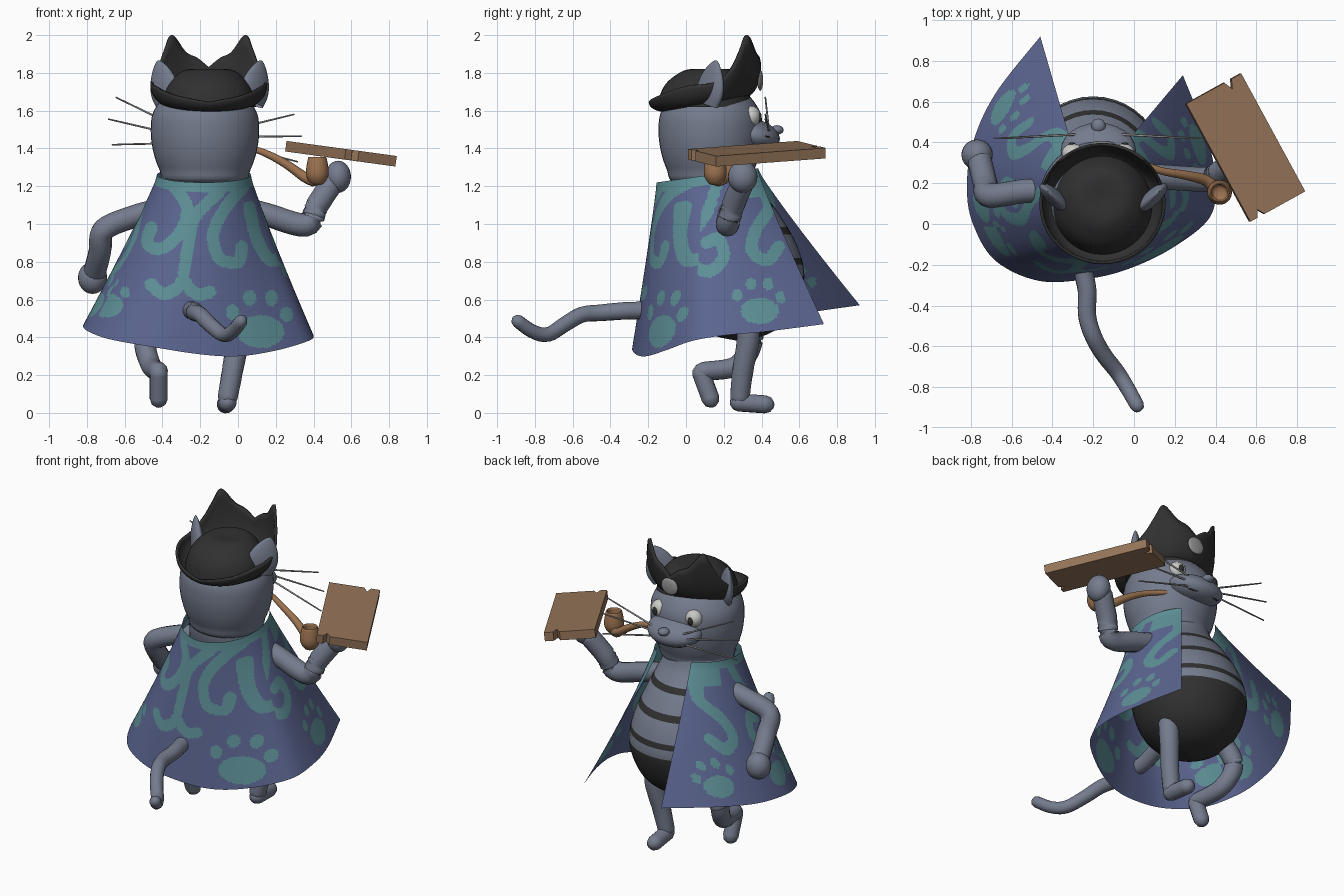
import bpy, bmesh, math
from mathutils import Vector as V

if "Cube" in bpy.data.objects:
    bpy.data.objects.remove(bpy.data.objects["Cube"])


def material(name, *rgb):
    m = bpy.data.materials.new(name)
    m.use_nodes = True
    m.diffuse_color = (*rgb, 1)
    bsdf = m.node_tree.nodes["Principled BSDF"]
    bsdf.inputs["Base Color"].default_value = (*rgb, 1)
    bsdf.inputs["Roughness"].default_value = 0.8
    return m


fur = material("blue grey fur", .175, .2, .265)
black = material("black cloth", .03, .03, .03)
blue = material("blue cape", .105, .13, .28)
teal = material("teal pattern", .11, .28, .31)
wood = material("board wood", .3, .175, .1)
pipe_wood = material("pipe wood", .33, .17, .08)
white = material("eye white", .58, .58, .56)
grey = material("whisker grey", .3, .3, .3)


def spline(pts, n):
    """Sample n+1 points evenly along a smooth curve through pts."""
    pts = [V(p) for p in pts]
    out, last = [], len(pts) - 1
    for k in range(n + 1):
        s = k / n * last
        i = min(int(s), last - 1)
        f = s - i
        a, b, c, d = pts[max(i - 1, 0)], pts[i], pts[i + 1], pts[min(i + 2, last)]
        out.append(b + (c - a) * f / 2 + (a * 2 - b * 5 + c * 4 - d) * f**2 / 2
                   + (b * 3 - a - c * 3 + d) * f**3 / 2)
    return out


def smooth(ob):
    bpy.ops.object.select_all(action='DESELECT')
    bpy.context.view_layer.objects.active = ob
    ob.select_set(True)
    bpy.ops.object.shade_smooth_by_angle(angle=math.radians(50))


def loft(name, rings, mats, closed=True, rule=None, thick=0):
    """Skin a list of point rings; rule picks a material from u, v and centre."""
    bm = bmesh.new()
    rows = [[bm.verts.new(p) for p in r] for r in rings]
    n = len(rings[0])
    for j in range(len(rows) - 1):
        for i in range(n if closed else n - 1):
            k = (i + 1) % n
            f = bm.faces.new((rows[j][i], rows[j][k], rows[j + 1][k], rows[j + 1][i]))
            if rule:
                f.material_index = rule(i / (n - 1), j / len(rows), f.calc_center_median())
    if closed:
        bmesh.ops.remove_doubles(bm, verts=bm.verts, dist=.0005)
    bmesh.ops.recalc_face_normals(bm, faces=bm.faces)
    me = bpy.data.meshes.new(name)
    bm.to_mesh(me)
    bm.free()
    ob = bpy.data.objects.new(name, me)
    bpy.context.collection.objects.link(ob)
    for m in mats:
        me.materials.append(m)
    if thick:
        ob.modifiers.new("thickness", 'SOLIDIFY').thickness = thick
    smooth(ob)
    return ob


def lathe(name, x, profile, mats, steps, rule=None, squash=1):
    """Stack of ellipses from (height, radius, y centre) points."""
    rings = [[(x + max(r, 0) * math.cos(a), y + max(r, 0) * squash * math.sin(a), z)
              for a in (i * math.tau / 40 for i in range(40))]
             for z, r, y in spline(profile, steps)]
    return loft(name, rings, mats, rule=rule)


def ball(name, loc, size, mat, rot=(0, 0, 0)):
    bpy.ops.mesh.primitive_uv_sphere_add(segments=24, ring_count=14, location=loc, rotation=rot)
    ob = bpy.context.object
    ob.name, ob.scale = name, size
    ob.data.materials.append(mat)
    smooth(ob)


def tube(name, pts, radius, mat, n=24, tip=None):
    """Round limb along a smooth path, with rounded ends."""
    path = spline(pts, n)
    tip = radius if tip is None else tip
    rings = []
    for i, p in enumerate(path):
        t = (path[min(i + 1, n)] - path[max(i - 1, 0)]).normalized()
        side = t.cross(V((.3, .2, .9))).normalized()
        up = side.cross(t)
        r = radius + (tip - radius) * i / n
        ring = [(side * math.cos(a) + up * math.sin(a)) * r
                for a in (k * math.tau / 14 for k in range(14))]
        caps = (-.95, -.6) if i == 0 else (.6, .95) if i == n else ()
        layers = [(c, math.sqrt(1 - c * c)) for c in caps] + [(0, 1)]
        for c, s in sorted(layers):
            rings.append([p + t * c * r + q * s for q in ring])
        if i in (0, n):
            rings.insert(0 if i == 0 else len(rings), [p + t * r * (-1 if i == 0 else 1)] * 14)
    return loft(name, rings, [mat])


# Striped pear body with dark shorts
def stripes(u, v, c):
    return int(c.z < .72 or any(abs(c.z - z) < .019 for z in (.8, .96, 1.11)))


lathe("body", -.2, [(.38, 0, .28), (.42, .16, .28), (.52, .28, .28), (.7, .345, .28), (.87, .325, .27),
                    (1.05, .265, .23), (1.2, .22, .16), (1.3, .2, .14)], [fur, black], 100, stripes)

# Head and face
lathe("head", -.175, [(1.215, 0, .13), (1.22, .2, .13), (1.29, .242, .13), (1.38, .273, .13), (1.49, .287, .13),
                      (1.6, .27, .13), (1.7, .18, .13), (1.74, 0, .13)], [fur], 40, squash=.96)
ball("muzzle", (-.175, .36, 1.47), (.185, .14, .085), fur, (-.25, 0, 0))
ball("nose", (-.175, .482, 1.498), (.035, .035, .025), fur)
tube("mouth", [(-.3, .43, 1.42), (-.25, .45, 1.405), (-.175, .468, 1.415), (-.1, .45, 1.405), (-.05, .43, 1.42)],
     .006, black)
for name, s in (("left", 1), ("right", -1)):
    x = -.175 + .125 * s
    ball(name + "_eye", (x, .345, 1.57), (.055, .05, .055), white)
    ball(name + "_pupil", (x + .005 * s, .391, 1.565), (.018, .01, .026), black)
    ear = lathe(name + "_ear", 0, [(-.06, .08, 0), (0, .095, 0), (.06, .088, 0), (.12, .06, 0),
                                   (.165, .025, 0), (.18, 0, 0)], [fur], 20, squash=.4)
    ear.location = (-.15 + .235 * s, .125, 1.695)
    ear.rotation_euler = (0, .3 * s, .75 * s)
    for k, (dx, z) in enumerate([(.47, 1.615), (.51, 1.5), (.49, 1.365)]):
        z += -.045 * s
        tube(f"{name}_whisker_{k}", [(-.175 + .1 * s, .44, 1.49 - .03 * k), (-.175 + dx * s, .42, z + .01)],
             .006, grey, 4, .004)

# Hat: dome, curled brim with two front peaks, badge
lathe("hat_crown", -.155, [(1.62, .25, .1), (1.69, .235, .1), (1.75, .205, .105), (1.8, .155, .12),
                           (1.82, .1, .125), (1.815, 0, .12)], [black], 24)
rim = spline([(0, 1.83, 0), (12, 1.88, 0), (24, 1.91, 0), (40, 2, 0), (50, 1.92, 0), (62, 1.82, 0), (80, 1.75, 0),
              (110, 1.73, 0), (145, 1.68, 0), (180, 1.645, 0)], 36)
rim = [(p.x, p.y) for p in rim] + [(360 - p.x, p.y) for p in rim[-2:0:-1]]
brim = []
for k in range(9):
    t, ring = k / 8, []
    for deg, top in rim:
        a = math.radians(deg)
        r = .235 + .075 * math.sin(t * math.pi / 2)
        base = 1.635 + .04 * math.cos(a)
        ring.append((-.155 + r * math.sin(a), .1 + r * .96 * math.cos(a), base + (top - base) * t**1.6))
    brim.append(ring)
loft("hat_brim", brim, [black], thick=.015)
ball("hat_badge", (-.155, .393, 1.76), (.06, .015, .055), grey)

# Cape pattern: strokes and paw prints, as seen from behind and from each side
back_strokes = [[(-.36, 1.22), (-.27, 1.09), (-.31, .95), (-.41, .87), (-.48, .9), (-.46, .98)],
                [(-.1, 1.17), (-.23, 1.03), (-.27, .85), (-.3, .69), (-.39, .63), (-.46, .68)],
                [(-.29, .7), (-.22, .63), (-.15, .64)],
                [(.03, 1.2), (-.07, 1.08), (-.13, .95), (-.1, .82), (0, .8), (.02, .88)],
                [(.06, 1.09), (.1, .92), (.17, .81), (.24, .83)]]
side_strokes = [[(.18, 1.27), (.12, 1.08), (.03, .93), (.04, .79), (.13, .75), (.2, .83), (.17, .92), (.11, .9)],
                [(.36, 1.25), (.44, 1.1), (.37, .97), (.35, .86), (.43, .81), (.49, .88)]]
back_strokes, side_strokes = ([[(q.x, q.y) for q in spline([(*p, 0) for p in s], 34)] for s in group]
                              for group in (back_strokes, side_strokes))


def paw(x, z, s=1):
    toes = [(-.13, .09), (-.05, .155), (.05, .155), (.12, .08)]
    return [(x, z, .11 * s, .075 * s)] + [(x + a * s, z + b * s, .03 * s, .036 * s) for a, b in toes]


back_paws = paw(.12, .43, 1.15) + paw(-.7, .57, .85)
left_paws = paw(.39, .54, .92)
right_paws = paw(.57, .63, .8) + paw(.1, .57, .85)


def cape_colour(u, v, c):
    if v < .05 or (v < .17 and min(u, 1 - u) < .12):
        return 1
    rear = .31 < u < .77
    strokes = back_strokes if rear else side_strokes
    paws = back_paws if rear else right_paws if u < .5 else left_paws
    a, z = (c.x if rear else c.y), c.z
    return int(any((a - p[0])**2 + (z - p[1])**2 < .0011 for s in strokes for p in s)
               or any(((a - x) / w)**2 + ((z - h) / t)**2 < 1 for x, h, w, t in paws))


# Open-fronted cape, from collar to hem
hem = spline([(-.46, .92, .57), (-.68, .64, .53), (-.79, .4, .49), (-.82, .18, .46), (-.79, 0, .43),
              (-.68, -.18, .39), (-.46, -.28, .35), (-.2, -.265, .31), (0, -.21, .3), (.2, -.11, .33),
              (.37, .03, .38), (.4, .2, .41), (.36, .42, .43), (.24, .73, .47)], 260)
collar = []
for i in range(261):
    a = math.radians(30 + 300 * i / 260)
    collar.append(V((-.18 - .245 * math.sin(a), .13 + .285 * math.cos(a), 1.26 + .04 * math.cos(a))))
cape = []
for j in range(121):
    t = j / 120
    w = t**1.08 + .01 * max(0, 1 - t / .05)
    cape.append([V((*(p.xy.lerp(q.xy, w)), p.z + (q.z - p.z) * t)) for p, q in zip(collar, hem)])
loft("cape", cape, [blue, teal], closed=False, rule=cape_colour)

# Limbs and tail
tube("right_arm", [(-.4, .17, 1.08), (-.55, .16, 1.04), (-.71, .14, .97), (-.73, .2, .86), (-.76, .32, .74)], .06, fur)
ball("right_hand", (-.77, .34, .715), (.077, .075, .085), fur)
tube("left_arm", [(0, .24, 1.09), (.15, .23, 1.05), (.36, .22, .995), (.42, .25, 1.1), (.5, .3, 1.22)], .062, fur)
ball("left_hand", (.53, .3, 1.25), (.068, .078, .085), fur)
tube("left_leg", [(.0, .32, .55), (0, .33, .4), (-.03, .3, .22), (-.055, .285, .08)], .065, fur, tip=.052)
tube("left_foot", [(-.055, .28, .055), (-.065, .42, .045)], .048, fur)
tube("right_leg", [(-.42, .33, .52), (-.49, .35, .38), (-.46, .27, .25), (-.42, .09, .22)], .062, fur, tip=.05)
tube("right_foot", [(-.42, .08, .21), (-.42, .13, .075)], .048, fur)
tube("tail", [(-.24, 0, .62), (-.25, -.2, .55), (-.23, -.33, .54), (-.23, -.45, .53), (-.2, -.55, .52),
              (-.15, -.64, .47), (-.08, -.73, .415), (-.03, -.81, .43), (.015, -.89, .485)], .05, fur, 36, .035)

# Smoking pipe
tube("pipe_stem", [(0, .32, 1.41), (.12, .265, 1.385), (.25, .24, 1.32), (.35, .215, 1.25), (.4, .17, 1.23)],
     .013, pipe_wood, tip=.032)
bowl = lathe("pipe_bowl", 0, [(-.07, 0, 0), (-.06, .035, 0), (-.01, .06, 0), (.07, .05, 0), (.075, .04, 0),
                              (.03, .033, 0), (.02, 0, 0)], [pipe_wood], 28)
bowl.location = (.42, .155, 1.275)

# Notched wooden board
outline = [(-.33, -.155), (.33, -.155), (.33, -.115), (.295, -.095), (.33, -.075), (.33, .155),
           (-.33, .155), (-.33, .1), (-.285, .08), (-.33, .06)]
bm = bmesh.new()
face = bm.faces.new([bm.verts.new((x, y, -.028)) for x, y in outline])
ext = bmesh.ops.extrude_face_region(bm, geom=[face])
bmesh.ops.translate(bm, vec=(0, 0, .056), verts=[g for g in ext["geom"] if isinstance(g, bmesh.types.BMVert)])
bmesh.ops.recalc_face_normals(bm, faces=bm.faces)
mesh = bpy.data.meshes.new("board")
bm.to_mesh(mesh)
bm.free()
mesh.materials.append(wood)
board = bpy.data.objects.new("board", mesh)
board.location = (.545, .375, 1.372)
board.rotation_euler = (-.12, .065, math.radians(-61.5))
bpy.context.collection.objects.link(board)
